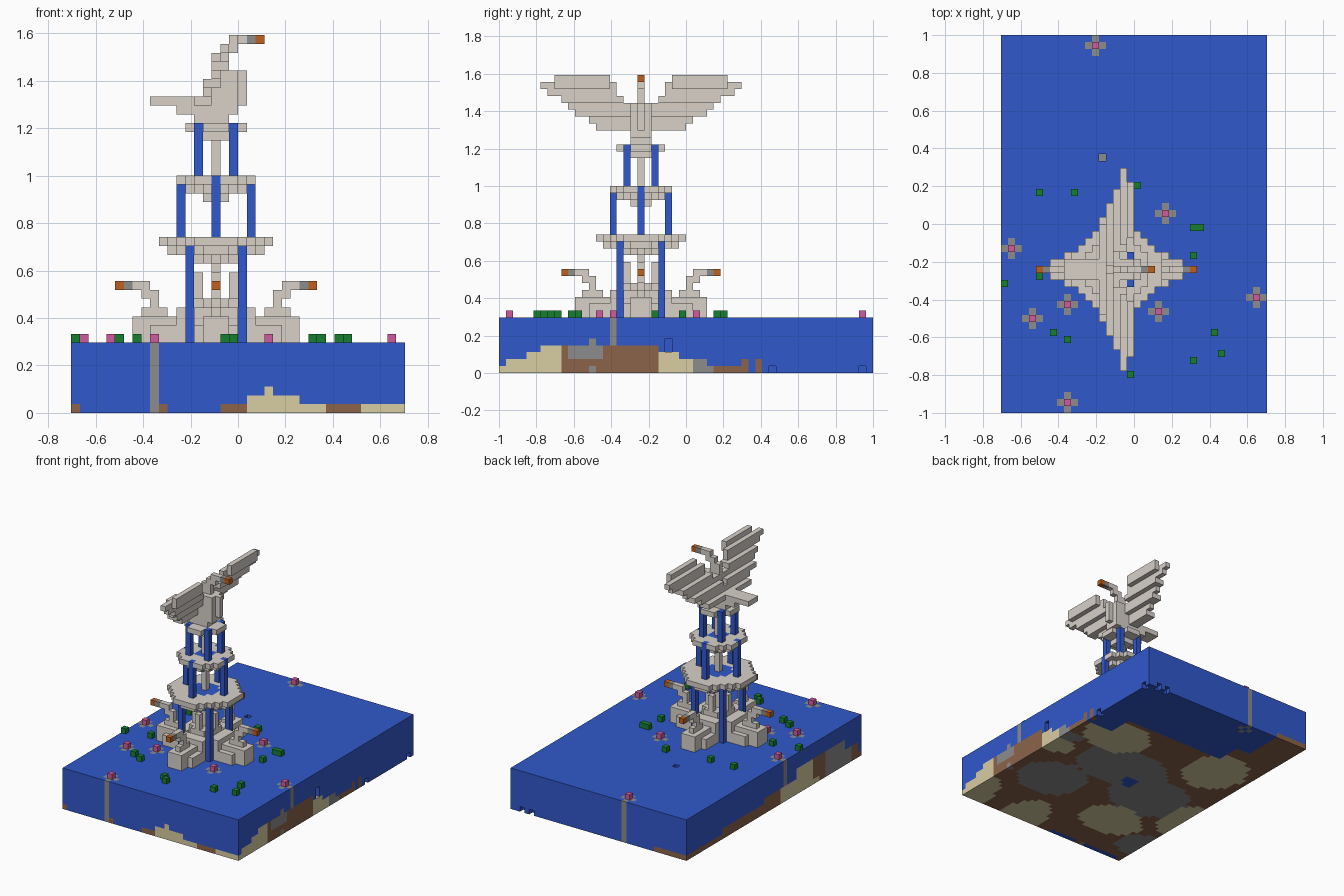
import bpy, bmesh
from math import floor, hypot

if "Cube" in bpy.data.objects:
    bpy.data.objects.remove(bpy.data.objects["Cube"], do_unlink=True)

U = 2 / 54              # block size
CX, CY, TOP = -3, -7, 8  # tower column and water level, in blocks


def linear(c):
    c /= 255
    return c / 12.92 if c <= 0.04045 else ((c + 0.055) / 1.055) ** 2.4


def material(name, r, g, b):
    m = bpy.data.materials.new(name)
    m.use_nodes = True
    col = (linear(r), linear(g), linear(b), 1)
    m.diffuse_color = col
    m.node_tree.nodes["Principled BSDF"].inputs["Base Color"].default_value = col
    return m


MATS = {
    "stone": material("pale stone", 216, 209, 201),
    "water": material("water blue", 49, 88, 203),
    "sand": material("sand", 217, 205, 162),
    "earth": material("brown earth", 140, 100, 74),
    "gray": material("gray rock", 140, 140, 140),
    "orange": material("beak orange", 190, 96, 30),
    "pink": material("blossom pink", 208, 92, 160),
    "green": material("leaf green", 22, 126, 48),
}

# Each direction with the four corners of the block face that looks that way
SIDES = {
    (1, 0, 0): ((1, 0, 0), (1, 1, 0), (1, 1, 1), (1, 0, 1)),
    (-1, 0, 0): ((0, 0, 0), (0, 0, 1), (0, 1, 1), (0, 1, 0)),
    (0, 1, 0): ((0, 1, 0), (0, 1, 1), (1, 1, 1), (1, 1, 0)),
    (0, -1, 0): ((0, 0, 0), (1, 0, 0), (1, 0, 1), (0, 0, 1)),
    (0, 0, 1): ((0, 0, 1), (1, 0, 1), (1, 1, 1), (0, 1, 1)),
    (0, 0, -1): ((0, 0, 0), (0, 1, 0), (1, 1, 0), (1, 0, 0)),
}


def build(name, cells):
    """Make one object from the outer faces of a set of coloured blocks."""
    used = sorted(set(cells.values()))
    bm, verts = bmesh.new(), {}
    for (x, y, z), col in cells.items():
        for (dx, dy, dz), corners in SIDES.items():
            if (x + dx, y + dy, z + dz) in cells:
                continue
            ring = []
            for a, b, c in corners:
                key = (x + a, y + b, z + c)
                if key not in verts:
                    verts[key] = bm.verts.new([n * U for n in key])
                ring.append(verts[key])
            bm.faces.new(ring).material_index = used.index(col)
    bmesh.ops.dissolve_limit(bm, angle_limit=0.01, verts=bm.verts, edges=bm.edges,
                             delimit={"MATERIAL"})
    me = bpy.data.meshes.new(name)
    bm.to_mesh(me)
    bm.free()
    for c in used:
        me.materials.append(MATS[c])
    bpy.context.collection.objects.link(bpy.data.objects.new(name, me))


def fill(cells, xs, ys, zs, col="stone"):
    """Fill a box of blocks, given inclusive ranges around the tower centre."""
    for i in range(xs[0], xs[1] + 1):
        for j in range(ys[0], ys[1] + 1):
            for k in range(zs[0], zs[1] + 1):
                cells[CX + i, CY + j, k] = col


def octagon(cells, size, reach, z, col="stone"):
    for i in range(-size, size + 1):
        for j in range(-size, size + 1):
            if abs(i) + abs(j) <= reach:
                cells[CX + i, CY + j, z] = col


def grid(x, y):
    return floor(x / U), floor(y / U)


# Lake bed: patches are x, y, radius x, radius y, colour; the rest is earth
PATCHES = [
    (-.07, -.12, .06, .06, "water"), (.7, -.5, .05, .03, "gray"),
    (.7, -1, .18, .34, "sand"), (.2, -1, .17, .3, "sand"), (.7, -.05, .2, .1, "sand"),
    (.4, .3, .25, .2, "sand"), (-.43, .36, .22, .24, "sand"), (-.7, -.3, .16, .22, "sand"),
    (-.3, -.6, .24, .18, "sand"), (.7, .1, .16, .06, "gray"), (.1, 0, .36, .24, "gray"),
    (.38, -.42, .25, .22, "gray"), (-.3, -.2, .3, .25, "gray"), (-.7, -.75, .2, .15, "gray"),
]


def bed_colour(x, y):
    for px, py, rx, ry, col in PATCHES:
        if hypot((x - px) / rx, (y - py) / ry) < 1:
            return col
    return "earth"


def bed_height(x, y):
    if x < -.35:
        shore = 1.1 if x < -.45 else .7
    else:
        shore = .5 if x < .5 else .32
    if y > shore or (y < -.96 and -.67 < x < -.07 and abs(x + .31) > .02):
        return 0
    if x > .5:
        steps = ((.12, 1), (-.03, 2), (-.15, 3), (-.78, 4), (-.86, 3), (-.96, 2))
    elif x < -.6:
        steps = ((.6, 1), (.1, 2), (-.25, 3), (-.8, 5), (-.95, 3))
    elif y < -.9 and .04 < x < .27:
        return 3 if abs(x - .13) < .03 else 2
    else:
        return 1
    for limit, h in steps:
        if y > limit:
            return h
    return 1


lake = {}
for i in range(-19, 19):
    for j in range(-27, 27):
        x, y = (i + .5) * U, (j + .5) * U
        h = bed_height(x, y)
        for k in range(TOP):
            lake[i, j, k] = bed_colour(x, y if k == 0 or abs(y + .5) > .05 else -.6) \
                if k < h else "water"
        # Gray seam in the tall bank
        if x > .6 and -.62 < y < -.44 and h > 3:
            lake[i, j, 2] = lake[i, j, 3] = "gray"

# Blossoms on four gray stems, leaves, and a small pit in the water
FLOWERS = [(-.2, .95), (.16, .06), (-.65, -.12), (-.35, -.42),
           (-.54, -.495), (.13, -.46), (.65, -.385), (-.35, -.94)]
blossoms, leaves = {}, {}
for f in FLOWERS:
    i, j = grid(*f)
    blossoms[i, j, TOP] = "pink"
    for a, b in ((1, 0), (-1, 0), (0, 1), (0, -1)):
        for k in range(TOP):
            if lake.get((i + a, j + b, k)) == "water":
                lake[i + a, j + b, k] = "gray"
LEAVES = [(-.5, .17), (-.32, .17), (.01, .21), (.31, -.015), (.35, -.015), (.31, -.165),
          (-.5, -.27), (-.69, -.31), (-.43, -.57), (-.35, -.605), (.42, -.57),
          (.46, -.68), (.31, -.72), (-.02, -.79), (-.05, -.76)]
for p in LEAVES:
    leaves[(*grid(*p), TOP)] = "green"
pit = grid(-.17, .36)
del lake[(*pit, TOP - 1)]
lake[(*pit, TOP - 2)] = "gray"
# Small stumps and notches along the shore
for y in (.31, .39):
    for k in (0, 1):
        lake[(*grid(.69, y), k)] = "earth"
lake[(*grid(.69, -.5), 4)] = "gray"
for x, y, k in ((.69, .46, 0), (.69, .95, 0), (.69, -.1, 3), (.69, -.1, 4),
                (.6, .98, 0), (.53, .98, 0)):
    del lake[(*grid(x, y), k)]
build("lake", lake)
build("blossoms", blossoms)
build("leaves", leaves)

# Foot: stepped core and four buttress arms, each with a swan neck
foot = {}
for k in range(TOP, 13):
    octagon(foot, 2, 3, k)
ARM = [(3, 4, 2, 11), (5, 7, 2, 9), (5, 9, 1, 10)]        # from, to, half width, top
NECK = [(6, 8, 11), (7, 7, 12), (7, 8, 13), (8, 9, 14)]   # from, to, height


def four_ways(cells, a, b, w, z, col="stone"):
    for s in (1, -1):
        span = (a, b) if s > 0 else (-b, -a)
        fill(cells, span, (-w, w), z, col)
        fill(cells, (-w, w), span, z, col)


for a, b, w, top in ARM:
    four_ways(foot, a, b, w, (TOP, top))
four_ways(foot, 2, 2, 0, (TOP, 15))
for a, b, k in NECK:
    four_ways(foot, a, b, 0, (k, k))
four_ways(foot, 10, 10, 0, (14, 14), "gray")
four_ways(foot, 11, 11, 0, (14, 14), "orange")
build("buttressed_foot", foot)

# Basins: rim height, then size and reach of rim, pool and the layers beneath
BASINS = [("lower_basin", 19, (6, 8), (2, 3), [(5, 6), (3, 3)]),
          ("middle_basin", 26, (4, 6), (1, 2), [(3, 4), (1, 1)]),
          ("upper_basin", 32, (3, 4), (1, 1), [(1, 2)])]
start = TOP
for name, z, rim, pool, under in BASINS:
    basin = {}
    for n, layer in enumerate(under):
        octagon(basin, *layer, z - 1 - n)
    octagon(basin, *rim, z)
    octagon(basin, *pool, z, "water")
    fill(basin, (0, 0), (0, 0), (start, z))
    # Falling water, on the corners or on the axes
    if name == "middle_basin":
        four_ways(basin, 4, 4, 0, (start, z), "water")
    else:
        r, top = (3, z - 1) if z == 19 else (2, z)
        for i in (-r, r):
            for j in (-r, r):
                fill(basin, (i, i), (j, j), (start, top), "water")
    build(name, basin)
    start = z + 1

# Bird: body and neck rows are from, to, half width, height
bird = {}
BODY = [(-2, 1, 1, 33), (-4, 2, 1, 34), (-7, 2, 1, 35), (-1, 2, 1, 36), (0, 2, 1, 37),
        (0, 2, 1, 38), (0, 1, 0, 39), (0, 1, 0, 40), (1, 2, 0, 41), (2, 3, 0, 42)]
for a, b, w, k in BODY:
    fill(bird, (a, b), (-w, w), (k, k))
fill(bird, (3, 3), (0, 0), (35, 38))
fill(bird, (4, 4), (0, 0), (42, 42), "gray")
fill(bird, (5, 5), (0, 0), (42, 42), "orange")
# Wing rows are from, to (front-back), inner, outer (span), height
WINGS = [(-2, -1, 1, 6, 35), (-1, -1, 1, 7, 36), (-1, 0, 1, 9, 37), (0, 0, 2, 10, 38),
         (0, 1, 3, 11, 39), (1, 1, 4, 13, 40), (1, 1, 4, 14, 41), (2, 2, 5, 12, 41),
         (2, 2, 5, 12, 42)]
for a, b, inner, outer, k in WINGS:
    fill(bird, (a, b), (inner, outer), (k, k))
    fill(bird, (a, b), (-outer, -inner), (k, k))
build("winged_bird", bird)
